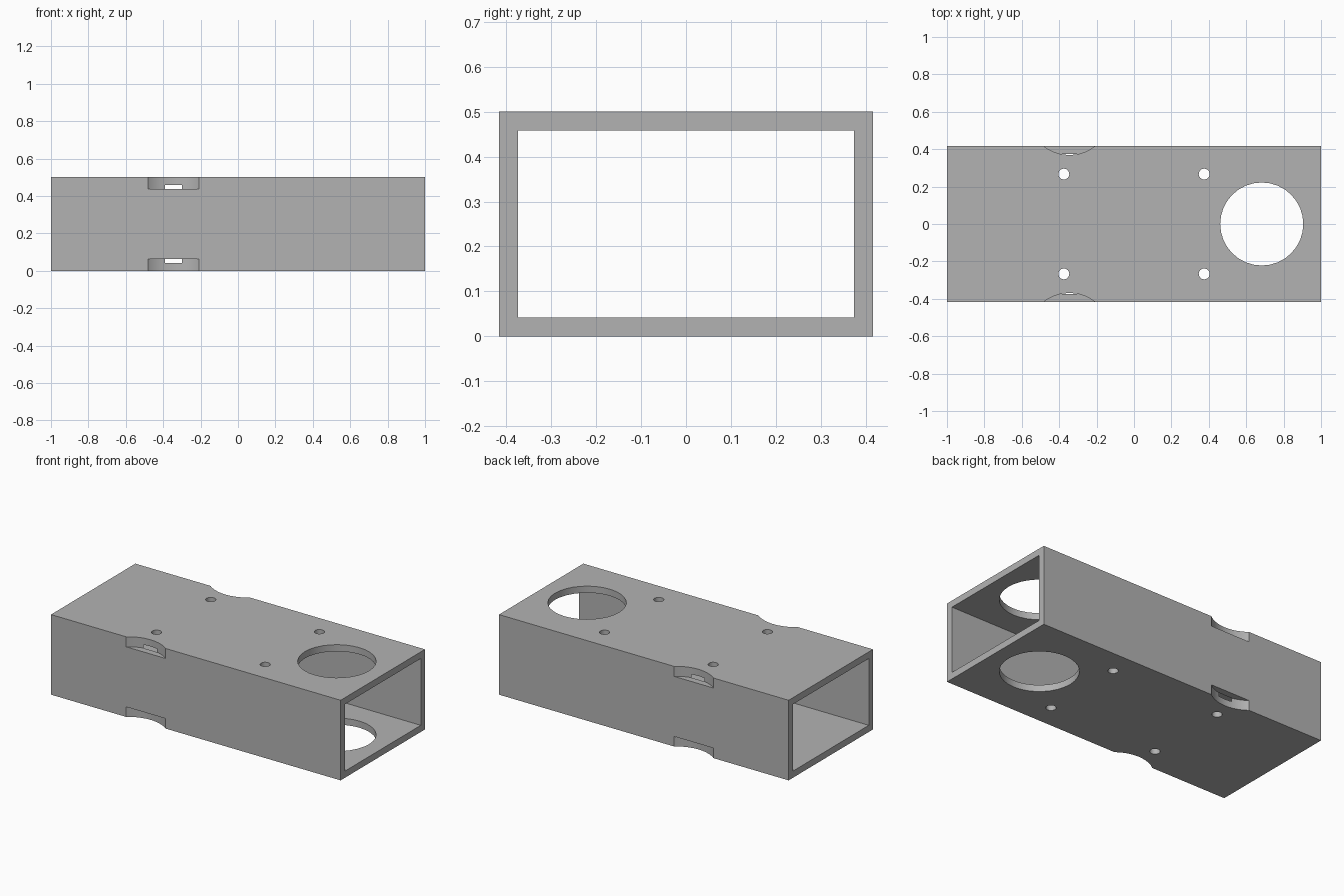
import bpy

old = bpy.data.objects.get("Cube")
if old:
    bpy.data.objects.remove(old, do_unlink=True)

LENGTH, WIDTH, HEIGHT = 2.0, 0.832, 0.5
WALL = 0.0417
NOTCH_DEPTH = 0.0625

grey = bpy.data.materials.new("plain grey")
grey.use_nodes = True
COLOUR = (0.45, 0.45, 0.45, 1)
grey.diffuse_color = COLOUR
grey.node_tree.nodes["Principled BSDF"].inputs["Base Color"].default_value = COLOUR


def box(name, size, z):
    bpy.ops.mesh.primitive_cube_add(size=1, location=(0, 0, z))
    ob = bpy.context.object
    ob.name = name
    ob.scale = size
    bpy.ops.object.transform_apply(location=False, rotation=False, scale=True)
    ob.data.materials.append(grey)
    return ob


def drill(name, radius, x, y, z, depth, sides):
    bpy.ops.mesh.primitive_cylinder_add(vertices=sides, radius=radius,
                                        depth=depth, location=(x, y, z))
    ob = bpy.context.object
    ob.name = name
    ob.data.materials.append(grey)
    return ob


# Rectangular tube, open at both ends
tube = box("rectangular_tube", (LENGTH, WIDTH, HEIGHT), HEIGHT / 2)
cutters = [box("bore_cutter", (LENGTH + 1, WIDTH - 2 * WALL, HEIGHT - 2 * WALL), HEIGHT / 2)]

# Large round opening through top and bottom walls
cutters.append(drill("large_hole_cutter", 0.222, 0.683, 0, HEIGHT / 2, 1, 32))

# Four bolt holes, and curved notches on the four long edges
for side in (-1, 1):
    for x in (-0.375, 0.375):
        cutters.append(drill("bolt_hole_cutter", 0.029, x, side * 0.267, HEIGHT / 2, 1, 24))
    for z in (0, HEIGHT):
        cutters.append(drill("edge_notch_cutter", 0.222, -0.345, side * 0.591, z,
                             2 * NOTCH_DEPTH, 48))

# Cut everything out of the tube and drop the cutters
bpy.ops.object.select_all(action="DESELECT")
bpy.context.view_layer.objects.active = tube
tube.select_set(True)
for cutter in cutters:
    mod = tube.modifiers.new("cut", "BOOLEAN")
    mod.operation = "DIFFERENCE"
    mod.solver = "EXACT"
    mod.object = cutter
    bpy.ops.object.modifier_apply(modifier=mod.name)
    bpy.data.objects.remove(cutter, do_unlink=True)

bpy.ops.object.shade_smooth_by_angle(angle=0.5)
